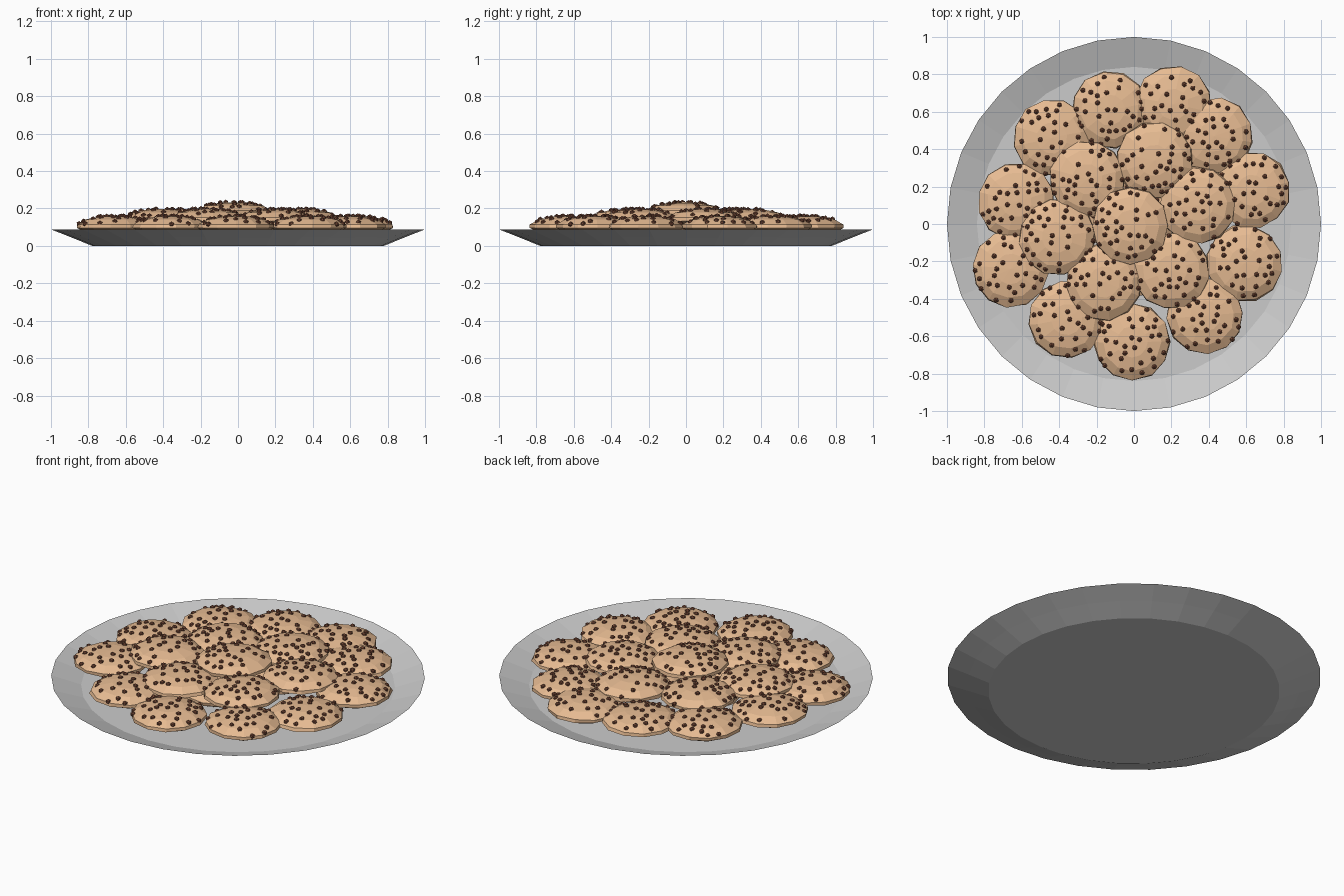
import bpy, bmesh, math, random
from mathutils import Matrix, Vector

if "Cube" in bpy.data.objects:
    bpy.data.objects.remove(bpy.data.objects["Cube"])

random.seed(7)


def material(name, rgb):
    m = bpy.data.materials.new(name)
    m.diffuse_color = (*rgb, 1)
    m.use_nodes = True
    m.node_tree.nodes["Principled BSDF"].inputs["Base Color"].default_value = m.diffuse_color
    return m


def lathe(bm, profile, sides, mat=Matrix(), wobble=0.0):
    """Revolve (radius, z) points; zero radius closes to a pole."""
    rings = []
    for r, z in profile:
        n = 1 if r == 0 else sides
        rings.append([bm.verts.new(mat @ Vector((
            r * (1 + random.uniform(-wobble, wobble)) * math.cos(math.tau * i / sides),
            r * (1 + random.uniform(-wobble, wobble)) * math.sin(math.tau * i / sides), z)))
            for i in range(n)])
    for a, b in zip(rings, rings[1:]):
        for i in range(sides):
            j = (i + 1) % sides
            if len(a) == 1:
                bm.faces.new((a[0], b[j], b[i]))
            elif len(b) == 1:
                bm.faces.new((a[i], a[j], b[0]))
            else:
                bm.faces.new((a[i], a[j], b[j], b[i]))


def finish(bm, name, mat=None):
    bmesh.ops.recalc_face_normals(bm, faces=bm.faces)
    me = bpy.data.meshes.new(name)
    bm.to_mesh(me)
    bm.free()
    ob = bpy.data.objects.new(name, me)
    bpy.context.collection.objects.link(ob)
    if mat:
        me.materials.append(mat)


dough = material("dough", (0.80, 0.50, 0.29))
chocolate = material("chocolate", (0.19, 0.07, 0.04))

# Plate: flat base, straight flared rim
bm = bmesh.new()
lathe(bm, [(0, 0), (0.78, 0), (0.89, 0.045), (1, 0.088), (0.84, 0.035), (0, 0.035)], 32)
finish(bm, "plate")

# Cookie centres, layer by layer
layers = {
    0.108: [(-0.13, 0.61), (0.21, 0.64), (0.43, 0.47), (0.63, 0.18), (0.59, -0.21),
            (0.38, -0.49), (-0.01, -0.63), (-0.36, -0.51), (-0.66, -0.24),
            (-0.63, 0.12), (-0.44, 0.46)],
    0.145: [(0.11, 0.34), (-0.25, 0.24), (-0.41, -0.07), (-0.16, -0.31),
            (0.20, -0.25), (0.34, 0.10)],
    0.182: [(-0.02, -0.01)],
    # hidden supporting cookies under the pile
    0.085: [(0.16, 0.12), (-0.18, 0.1), (0.0, -0.18)],
}

# Lens-shaped cookie profile, underside to top
PROFILE = [(0, -0.045), (0.14, -0.04), (0.198, -0.012), (0.196, 0.006),
           (0.15, 0.033), (0.08, 0.048), (0, 0.052)]


def top_height(r):
    for (r0, z0), (r1, z1) in zip(PROFILE[3:], PROFILE[4:]):
        if r1 <= r <= r0:
            return z1 + (z0 - z1) * (r - r1) / (r0 - r1)
    return 0


count = 0
for z, centres in layers.items():
    for x, y in centres:
        count += 1
        place = Matrix.Translation((x, y, z)) @ Matrix.Rotation(random.uniform(0, 6), 4, 'Z')
        bm = bmesh.new()
        lathe(bm, PROFILE, 12, place @ Matrix.Diagonal((1.04, 1.04, 1, 1)), 0.025)
        finish(bm, f"cookie_{count}", dough)

        # Chocolate chips scattered over the top, kept apart from each other
        bm = bmesh.new()
        spots = []
        for _ in range(400):
            r = 0.194 * math.sqrt(random.random())
            a = random.uniform(0, math.tau)
            p = Vector((r * math.cos(a), r * math.sin(a), top_height(r)))
            if len(spots) < 32 and all((p - q).length > 0.035 for q in spots):
                spots.append(p)
                bmesh.ops.create_icosphere(bm, subdivisions=1, radius=0.015,
                                           matrix=place @ Matrix.Translation(p))
        finish(bm, f"chips_{count}", chocolate)
